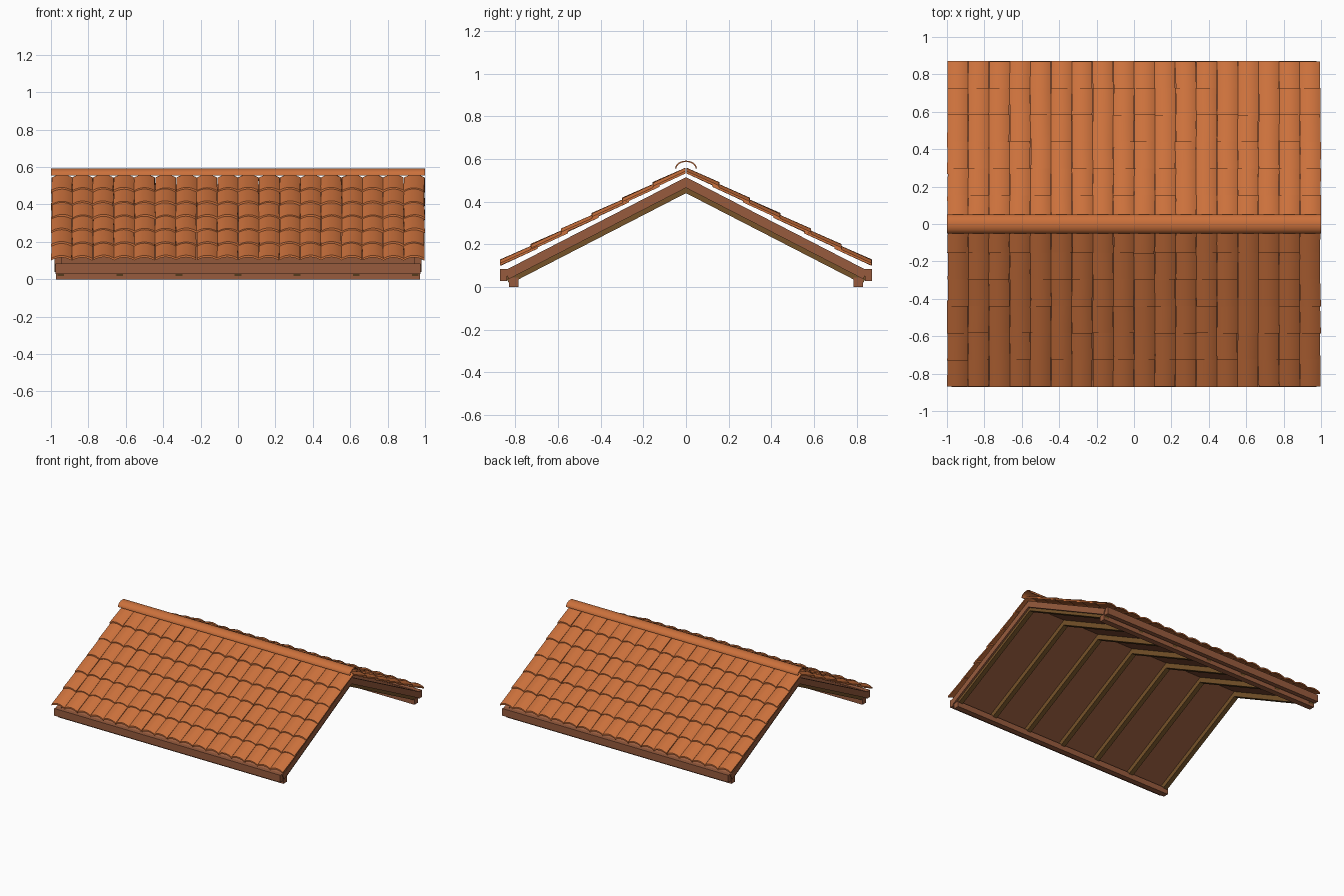
import bpy, bmesh, math, random

random.seed(4)
cube = bpy.data.objects.get("Cube")
if cube:
    bpy.data.objects.remove(cube, do_unlink=True)

SLOPE = 0.515      # rise over run of the timber frame


def material(name, rgb):
    m = bpy.data.materials.new(name)
    m.use_nodes = True
    m.diffuse_color = (*rgb, 1)
    m.node_tree.nodes["Principled BSDF"].inputs["Base Color"].default_value = (*rgb, 1)
    return m


TERRACOTTA = material("terracotta orange", (0.60, 0.165, 0.045))
BROWN = material("brown wood", (0.31, 0.105, 0.047))
OLIVE = material("dark olive wood", (0.18, 0.085, 0.022))


def finish(name, bm, mat, smooth=False):
    bmesh.ops.recalc_face_normals(bm, faces=bm.faces)
    me = bpy.data.meshes.new(name)
    bm.to_mesh(me)
    bm.free()
    me.materials.append(mat)
    if smooth:
        me.shade_smooth()
        me.set_sharp_from_angle(angle=math.radians(35))
    ob = bpy.data.objects.new(name, me)
    bpy.context.collection.objects.link(ob)
    return ob


def loft(bm, ring_a, ring_b):
    """Close two matching rings of points into a solid."""
    a = [bm.verts.new(p) for p in ring_a]
    b = [bm.verts.new(p) for p in ring_b]
    n = len(a)
    for i in range(n):
        j = (i + 1) % n
        bm.faces.new((a[i], a[j], b[j], b[i]))
    return a, b


def prism(bm, profile, x0, x1):
    """Extrude a y-z profile along x."""
    a, b = loft(bm, [(x0, y, z) for y, z in profile], [(x1, y, z) for y, z in profile])
    bm.faces.new(a)
    bm.faces.new(b)


def mirror(ob, x=False):
    mod = ob.modifiers.new("both sides", 'MIRROR')
    mod.use_axis = (x, True, False)
    mod.use_mirror_merge = False


def sloped(top, bottom, y_end):
    """Half-roof strip between two apex heights, ending square to the slope."""
    y_low = y_end - (top - bottom) * 0.4
    return [(0, top), (y_end, top - SLOPE * y_end),
            (y_low, bottom - SLOPE * y_low), (0, bottom)]


def box(y0, y1, z0, z1):
    return [(y0, z0), (y1, z0), (y1, z1), (y0, z1)]


# Timber parts: one slope each, mirrored to the other
def timber(name, profile, spans, mat, both_ends=False):
    bm = bmesh.new()
    for x0, x1 in spans:
        prism(bm, profile, x0, x1)
    mirror(finish(name, bm, mat), both_ends)


timber("barge_boards", sloped(0.515, 0.465, 0.85), [(0.94, 0.98)], BROWN, True)
timber("roof_deck", sloped(0.508, 0.48, 0.85), [(-0.945, 0.945)], BROWN)
timber("rafters", sloped(0.485, 0.44, 0.845),
       [(0.316 * i - 0.018, 0.316 * i + 0.018) for i in range(-3, 4)], OLIVE)
timber("eave_fascias", box(0.838, 0.872, 0.028, 0.084), [(-0.975, 0.975)], BROWN)
timber("wall_plates", box(0.785, 0.829, 0, 0.045), [(-0.972, 0.972)], BROWN)


# Arched roof tiles in overlapping rows
COLUMNS, ROWS, PITCH = 18, 6, 0.1108
ARCH, THICK, SEGMENTS = 0.016, 0.011, 10


def tile_ring(cx, y, z, width):
    outer, inner = [], []
    for i in range(SEGMENTS + 1):
        t = 2 * i / SEGMENTS - 1
        h = z - ARCH * t * t
        outer.append((cx + t * width / 2, y, h))
        inner.append((cx + t * width / 2, y, h - THICK))
    return outer, inner


def add_tile(bm, cx, side, y_low, y_high, z_low, z_high):
    rings = []
    for y, z in ((y_low, z_low), (y_high, z_high)):
        drift = random.uniform(-0.003, 0.003)
        rings.append(tile_ring(cx + drift, side * y, z, PITCH - 0.001))
    (o1, i1), (o2, i2) = rings
    a, b = loft(bm, o1 + i1[::-1], o2 + i2[::-1])
    n = len(a)
    for ring in (a, b):
        for k in range(SEGMENTS):
            bm.faces.new((ring[k], ring[k + 1], ring[n - 2 - k], ring[n - 1 - k]))


for name, side in (("front_tiles", -1), ("back_tiles", 1)):
    bm = bmesh.new()
    for row in range(ROWS):
        y_low = 0.87 - 0.143 * row
        y_high = max(y_low - 0.175, 0.002)
        z_low = 0.128 + 0.0725 * row
        z_high = z_low + 0.45 * (y_low - y_high)
        for col in range(COLUMNS):
            cx = (col - (COLUMNS - 1) / 2) * PITCH
            lift = random.uniform(-0.0015, 0.0015)
            add_tile(bm, cx, side, y_low + lift, y_high, z_low + lift, z_high)
    finish(name, bm, TERRACOTTA, smooth=True)


# Ridge cap: thin half-round shell
def arc(ry, rz):
    steps = 16
    return [(ry * math.cos(math.pi * i / steps), 0.555 + rz * math.sin(math.pi * i / steps))
            for i in range(steps + 1)]


bm = bmesh.new()
prism(bm, arc(0.051, 0.037) + arc(0.045, 0.031)[::-1], -1, 1)
finish("ridge_cap", bm, TERRACOTTA, smooth=True)
